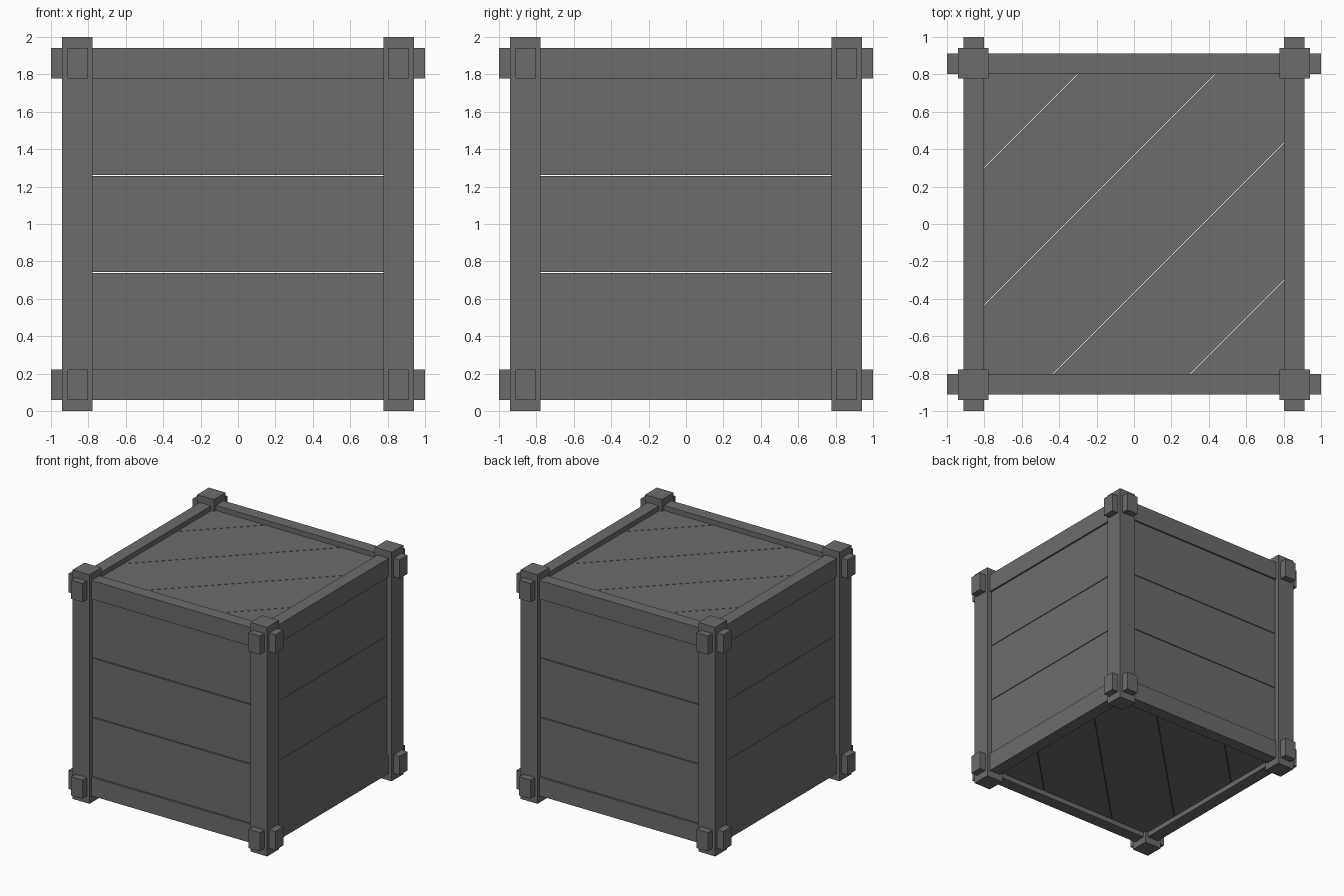
import bpy, bmesh
from mathutils import Vector

if "Cube" in bpy.data.objects:
    bpy.data.objects.remove(bpy.data.objects["Cube"])

FACE = 0.897   # outer plank surface, measured from the crate centre
THICK = 0.06   # plank thickness
GAP = 0.006    # slit between side planks
LID_GAP = 0.004

dark = bpy.data.materials.new("dark_grey")
dark.diffuse_color = (0.15, 0.15, 0.15, 1)
dark.use_nodes = True
dark.node_tree.nodes["Principled BSDF"].inputs["Base Color"].default_value = dark.diffuse_color


def finish(name, bm):
    bmesh.ops.recalc_face_normals(bm, faces=bm.faces)
    mesh = bpy.data.meshes.new(name)
    bm.to_mesh(mesh)
    bm.free()
    mesh.materials.append(dark)
    obj = bpy.data.objects.new(name, mesh)
    bpy.context.collection.objects.link(obj)
    return obj


def block_mesh(lo, hi):
    lo, hi = Vector(lo), Vector(hi)
    bm = bmesh.new()
    bmesh.ops.create_cube(bm, size=1)
    bmesh.ops.scale(bm, vec=hi - lo, verts=bm.verts)
    bmesh.ops.translate(bm, vec=(lo + hi) / 2, verts=bm.verts)
    return bm


def block(name, lo, hi):
    return finish(name, block_mesh(lo, hi))


def clip(bm, co, no):
    cut = bmesh.ops.bisect_plane(bm, geom=bm.verts[:] + bm.edges[:] + bm.faces[:],
                                 plane_co=co, plane_no=no, clear_outer=True)
    edges = [e for e in cut["geom_cut"] if isinstance(e, bmesh.types.BMEdge)]
    if edges:
        bmesh.ops.edgeloop_fill(bm, edges=edges)


def span(sign, a, b):
    return sorted((sign * a, sign * b))


for s in (-1, 1):
    a0, a1 = span(s, 0.803, 0.912)
    p0, p1 = span(s, FACE - THICK, FACE)
    for t in (-1, 1):
        # corner posts
        x0, x1 = span(s, 0.777, 0.94)
        y0, y1 = span(t, 0.777, 0.94)
        block("corner_post", (x0, y0, 0), (x1, y1, 2))
        # top and bottom rails crossing through the posts
        z0, z1 = span(t, 0.777, 0.94)
        block("rail_x", (-1, a0, 1 + z0), (1, a1, 1 + z1))
        block("rail_y", (a0, -1, 1 + z0), (a1, 1, 1 + z1))

    # horizontal side planks
    for i in range(3):
        z0 = 0.22 + 0.52 * i + (GAP / 2 if i else -0.08)
        z1 = 0.74 + 0.52 * i + (-GAP / 2 if i < 2 else 0.08)
        block("side_plank_x", (-0.83, p0, z0), (0.83, p1, z1))
        block("side_plank_y", (p0, -0.83, z0), (p1, 0.83, z1))

    # diagonal lid and floor planks
    for i in range(-2, 3):
        bm = block_mesh((-0.83, -0.83, 1 + p0), (0.83, 0.83, 1 + p1))
        mid, half = 0.735 * i, 0.3675 - LID_GAP * 0.7
        clip(bm, (0, mid + half, 0), (-1, 1, 0))
        clip(bm, (0, mid - half, 0), (1, -1, 0))
        finish("lid_plank" if s > 0 else "floor_plank", bm)
